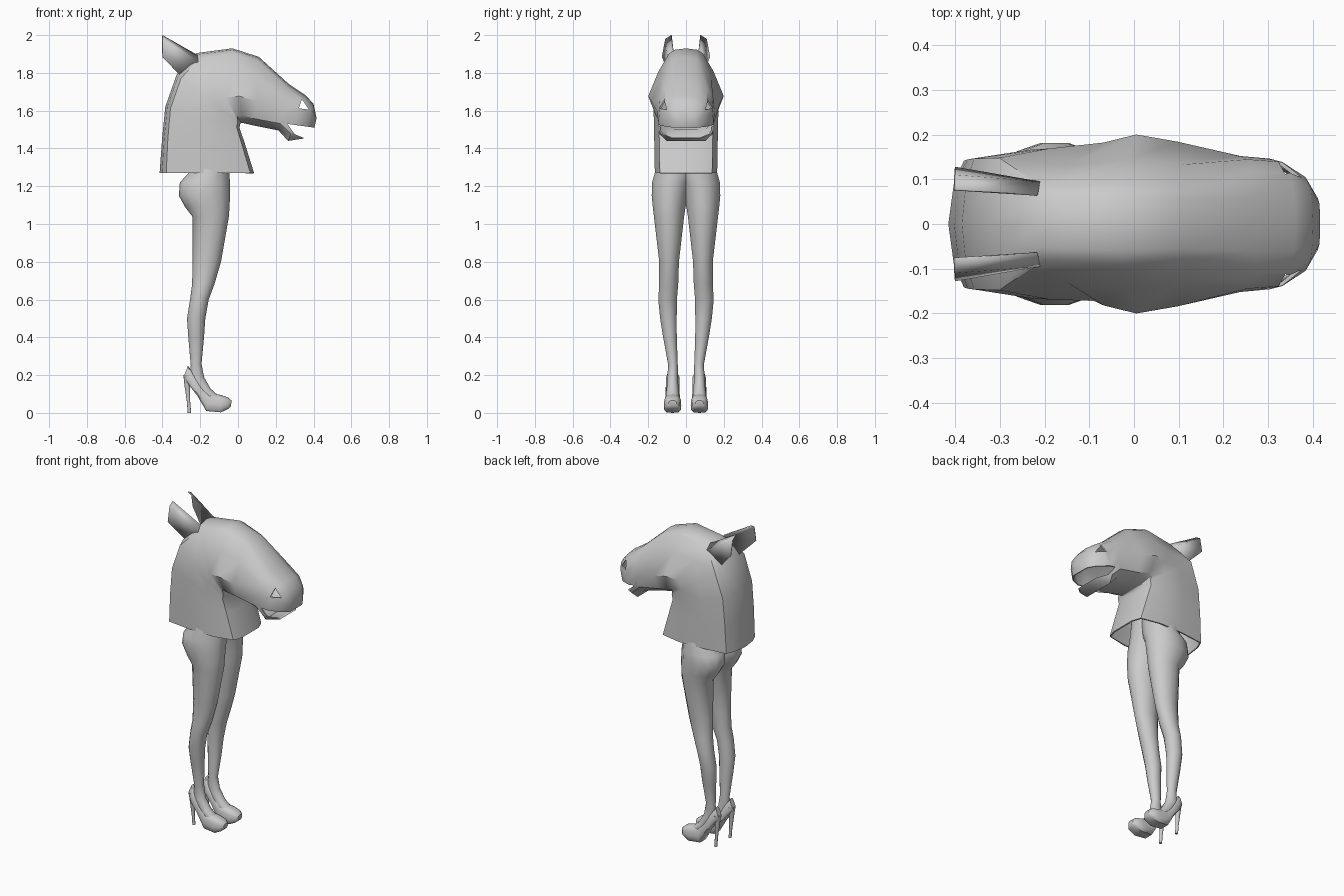
import bpy, bmesh, math

if "Cube" in bpy.data.objects:
    bpy.data.objects.remove(bpy.data.objects["Cube"])

# cross-section shapes: (position from first to last edge point, half width), one side only
BOX = [(0, 0), (.025, .55), (.07, .86), (.4, .98), (.7, 1), (.96, .84), (1, .5), (1, 0)]
CRANIUM = [(0, 0), (.02, .3), (.07, .45), (.3, .72), (.64, 1), (.9, .8), (1, .45), (1, 0)]
SNOUT = [(0, 0), (.02, .4), (.1, .75), (.3, .95), (.6, 1), (.85, .96), (1, .7), (1, 0)]
ROUND = [((1 - math.cos(a)) / 2, math.sin(a)) for a in [i * math.pi / 7 for i in range(8)]]


def make(name, bm, angle=40):
    bmesh.ops.recalc_face_normals(bm, faces=bm.faces[:])
    me = bpy.data.meshes.new(name)
    bm.to_mesh(me)
    bm.free()
    ob = bpy.data.objects.new(name, me)
    bpy.context.collection.objects.link(ob)
    smooth(ob, angle)
    return ob


def select(ob):
    bpy.ops.object.select_all(action='DESELECT')
    ob.select_set(True)
    bpy.context.view_layer.objects.active = ob


def smooth(ob, angle):
    select(ob)
    bpy.ops.object.shade_smooth_by_angle(angle=math.radians(angle))


def loft(name, sections, shapes, start_cap=True, angle=40):
    """Section = (ax, az, bx, bz, y0, y1): edge points a and b in side view, width y0..y1."""
    bm = bmesh.new()
    rings = []
    for (ax, az, bx, bz, y0, y1), shape in zip(sections, shapes):
        pts = shape + [(t, -s) for t, s in shape[-2:0:-1]]
        rings.append([bm.verts.new((ax + (bx - ax) * t, (y0 + y1) / 2 + (y1 - y0) / 2 * s,
                                    az + (bz - az) * t)) for t, s in pts])
    for r, q in zip(rings, rings[1:]):
        for i in range(len(r)):
            j = (i + 1) % len(r)
            bm.faces.new((r[i], r[j], q[j], q[i]))
    if start_cap:
        bm.faces.new(rings[0])
    bm.faces.new(rings[-1])
    return make(name, bm, angle)


def prism(name, pts, y0, y1):
    bm = bmesh.new()
    a = [bm.verts.new((x, y0, z)) for x, z in pts]
    b = [bm.verts.new((x, y1, z)) for x, z in pts]
    bm.faces.new(a)
    bm.faces.new(b)
    for i in range(len(a)):
        j = (i + 1) % len(a)
        bm.faces.new((a[i], a[j], b[j], b[i]))
    return make(name, bm)


def mirror(ob):
    ob.modifiers.new("mirror", 'MIRROR').use_axis = (False, True, False)


def apply(ob, mod):
    select(ob)
    bpy.ops.object.modifier_apply(modifier=mod.name)


# horse head mask: neck, cranium, snout
head_data = [
    (-.415, 1.27, .085, 1.27, .165, BOX),
    (-.402, 1.45, .035, 1.43, .168, BOX),
    (-.385, 1.62, .008, 1.51, .170, BOX),
    (-.325, 1.79, .012, 1.53, .172, BOX),
    (-.22, 1.905, .018, 1.535, .182, CRANIUM),
    (-.03, 1.93, .025, 1.535, .200, CRANIUM),
    (.11, 1.885, .09, 1.52, .184, CRANIUM),
    (.27, 1.74, .215, 1.495, .152, SNOUT),
    (.36, 1.68, .265, 1.44, .146, SNOUT),
    (.40, 1.635, .345, 1.452, .110, SNOUT),
    (.416, 1.56, .40, 1.49, .060, SNOUT),
]
head = loft("horse_head", [(a, b, c, d, -w, w) for a, b, c, d, w, s in head_data],
            [h[-1] for h in head_data], start_cap=False)
shell = head.modifiers.new("shell", 'SOLIDIFY')
shell.thickness = .008
shell.offset = -1
apply(head, shell)

# open mouth and nostrils cut through the shell
cuts = [[(.262, 1.53), (.39, 1.512), (.45, 1.50), (.45, 1.44), (.35, 1.455), (.30, 1.475)],
        [(.338, 1.662), (.322, 1.612), (.375, 1.606)]]
for pts in cuts:
    cutter = prism("cutter", pts, -.3, .3)
    cutter.hide_render = True
    cut = head.modifiers.new("cut", 'BOOLEAN')
    cut.operation = 'DIFFERENCE'
    cut.solver = 'EXACT'
    cut.object = cutter
    apply(head, cut)
    bpy.data.objects.remove(cutter)
smooth(head, 40)

# ears: thin folded leaves
bm = bmesh.new()
rim = [(-.40, .078, 2.0), (-.215, .066, 1.895), (-.21, .095, 1.86),
       (-.30, .085, 1.78), (-.40, .128, 1.885), (-.40, .11, 1.98)]
v = [bm.verts.new(p) for p in rim]
for f in ((0, 1, 2, 5), (2, 3, 4, 5)):
    bm.faces.new([v[i] for i in f])
ear = make("ears", bm, 20)
ear.modifiers.new("thickness", 'SOLIDIFY').thickness = .005
mirror(ear)

# legs with hips and feet, front edge to back edge
leg = [
    (-.05, 1.40, -.25, 1.40, -.07, .155),
    (-.045, 1.27, -.262, 1.27, -.05, .168),
    (-.043, 1.22, -.308, 1.22, -.03, .182),
    (-.042, 1.15, -.313, 1.15, -.015, .184),
    (-.045, 1.09, -.28, 1.09, 0, .178),
    (-.048, 1.04, -.242, 1.04, .008, .172),
    (-.09, .80, -.24, .80, .036, .143),
    (-.125, .68, -.243, .68, .040, .143),
    (-.155, .60, -.254, .60, .047, .148),
    (-.173, .50, -.27, .50, .048, .138),
    (-.18, .40, -.263, .40, .048, .122),
    (-.193, .26, -.25, .25, .043, .095),
    (-.180, .19, -.262, .17, .042, .100),
    (-.145, .128, -.20, .09, .038, .104),
    (-.10, .088, -.13, .05, .036, .106),
    (-.07, .06, -.08, .04, .045, .095),
]
mirror(loft("legs", leg, [ROUND] * len(leg)))

# platform shoes
shoe = [
    (-.265, .25, -.288, .19, .053, .087),
    (-.238, .212, -.260, .148, .034, .106),
    (-.195, .145, -.215, .09, .034, .108),
    (-.15, .105, -.168, .010, .030, .112),
    (-.10, .097, -.09, .003, .025, .117),
    (-.055, .083, -.05, .022, .032, .110),
    (-.034, .066, -.037, .036, .050, .092),
]
mirror(loft("shoes", shoe, [SNOUT] * len(shoe)))

# stiletto heels
heel = [
    (-.235, .20, -.289, .20, .044, .098),
    (-.253, .15, -.284, .15, .057, .085),
    (-.253, .06, -.271, .06, .062, .080),
    (-.248, 0, -.266, 0, .062, .080),
]
mirror(loft("shoe_heels", heel, [ROUND] * len(heel)))
